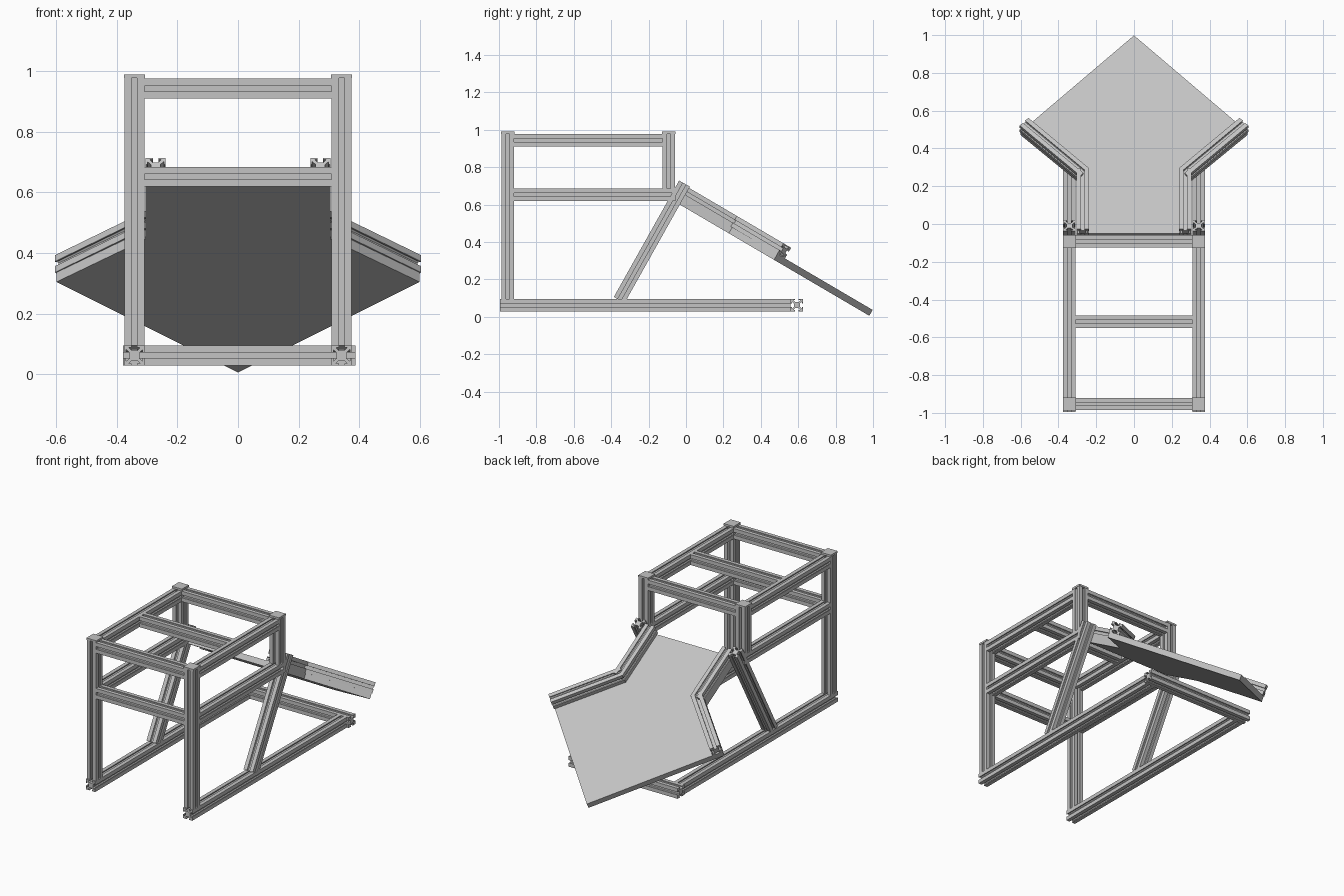
import bpy, bmesh
from math import radians
from mathutils import Vector, Matrix

if "Cube" in bpy.data.objects:
    bpy.data.objects.remove(bpy.data.objects["Cube"])

metal = bpy.data.materials.new("light_grey_metal")
metal.use_nodes = True
grey = (0.55, 0.55, 0.55, 1)
metal.diffuse_color = grey
metal.node_tree.nodes["Principled BSDF"].inputs["Base Color"].default_value = grey

H = 0.033          # half width of the slotted bars
SIDE_X = 0.342     # centre of the side frames


def slotted_profile():
    """Square section with a T-slot in each of its four sides."""
    quarter = [(H, -H), (H, -0.009), (0.027, -0.009), (0.027, -0.019),
               (0.016, -0.009), (0.016, 0.009), (0.027, 0.019),
               (0.027, 0.009), (H, 0.009)]
    points = []
    for turn in range(4):
        for u, v in quarter:
            for _ in range(turn):
                u, v = -v, u
            points.append((u, v))
    return points


def prism(name, outline, height, matrix):
    """Extrude a flat outline along local z and place it."""
    bm = bmesh.new()
    base = bm.faces.new([bm.verts.new((u, v, 0)) for u, v in outline])
    top = bmesh.ops.extrude_face_region(bm, geom=[base])["geom"]
    moved = [g for g in top if isinstance(g, bmesh.types.BMVert)]
    bmesh.ops.translate(bm, verts=moved, vec=(0, 0, height))
    bmesh.ops.recalc_face_normals(bm, faces=bm.faces)
    bmesh.ops.transform(bm, matrix=matrix, verts=bm.verts)
    mesh = bpy.data.meshes.new(name)
    bm.to_mesh(mesh)
    bm.free()
    mesh.materials.append(metal)
    obj = bpy.data.objects.new(name, mesh)
    bpy.context.collection.objects.link(obj)
    return obj


def bar(name, start, end, up=(0, 0, 1), outline=None):
    """Slotted bar from start to end, one side facing up."""
    start, end = Vector(start), Vector(end)
    axis = (end - start).normalized()
    side = Vector(up).cross(axis).normalized()
    face = axis.cross(side)
    m = Matrix((side, face, axis)).transposed().to_4x4()
    m.translation = start
    return prism(name, outline or slotted_profile(), (end - start).length, m)


# Side frames: base rail, posts, rails and slanted leg
FRONT, REAR, BASE, MID, TOP = -0.953, -0.092, 0.062, 0.652, 0.943
cap = [(0.035, 0.035), (-0.035, 0.035), (-0.035, -0.035), (0.035, -0.035)]
for side, x in (("left", SIDE_X), ("right", -SIDE_X)):
    bar(side + "_base_rail", (x, -0.995, BASE), (x, 0.56, BASE))
    bar(side + "_front_post", (x, FRONT, 0.095), (x, FRONT, 0.98), (0, 1, 0))
    bar(side + "_rear_post", (x, REAR, MID + H), (x, REAR, 0.98), (0, 1, 0))
    for label, y in (("front", FRONT), ("rear", REAR)):
        bar(f"{side}_{label}_cap", (x, y, 0.978), (x, y, 0.99), (0, 1, 0), cap)
    bar(side + "_top_rail", (x, FRONT + H, TOP), (x, REAR - H, TOP))
    bar(side + "_middle_rail", (x, FRONT + H, MID), (x, -0.055, MID))
    bar(side + "_slanted_leg", (x, -0.357, 0.09), (x, -0.008, 0.712), (1, 0, 0))

# Cross bars joining the two side frames
inner = SIDE_X - H
for name, y, z in (("front_top_bar", FRONT, TOP), ("centre_top_bar", -0.518, TOP),
                   ("rear_top_bar", REAR, TOP), ("front_middle_bar", FRONT, MID)):
    bar(name, (-inner, y, z), (inner, y, z))
bar("rear_base_bar", (-0.38, 0.593, BASE), (0.388, 0.593, BASE))

# Sloping panel, drawn flat and then tilted backwards
tilt = Matrix.Translation((0, -0.03, 0.598)) @ Matrix.Rotation(radians(-30.4), 4, "X")
THICK = 0.036
half = [(0.305, -0.045), (0.305, 0.30), (0.60, 0.58)]
outline = half + [(0, 1.171)] + [(-x, y) for x, y in reversed(half)]
prism("sloping_panel", outline, THICK, tilt)

# Bars along the panel edges, in the panel's own tilted frame
up = tilt.to_3x3() @ Vector((0, 0, 1))
level = THICK + H
for side, s in (("left", 1), ("right", -1)):
    for name, a, b in (("inner_arm", (0.272, -0.055), (0.272, 0.32)),
                       ("outer_arm", (0.262, 0.295), (0.582, 0.603))):
        ends = [tilt @ Vector((s * x, y, level)) for x, y in (a, b)]
        bar(f"{side}_{name}", *ends, up)
